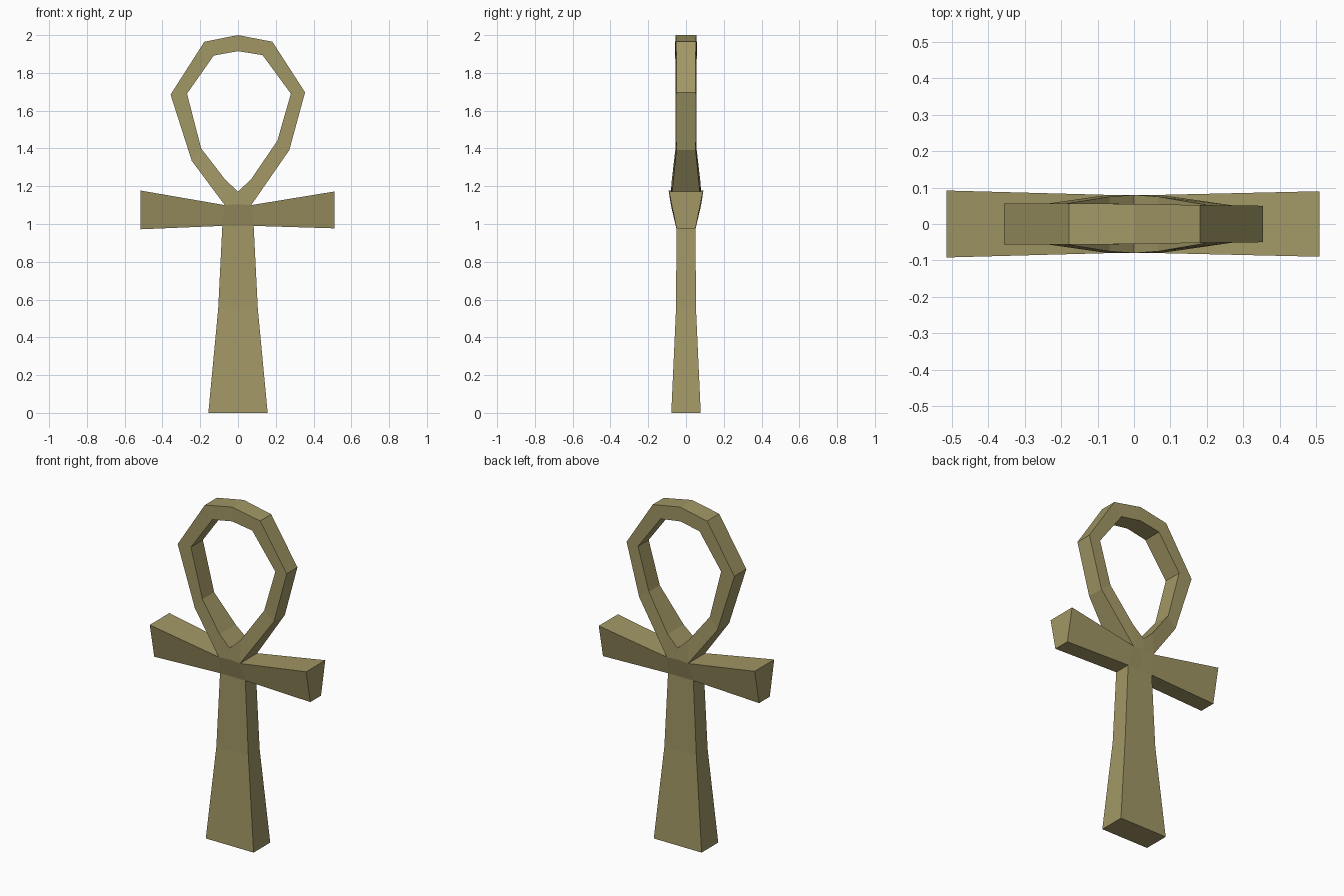
import bpy, bmesh

if "Cube" in bpy.data.objects:
    bpy.data.objects.remove(bpy.data.objects["Cube"])

# Front-plane layout: each point is (x, z, half depth)
LOOP_OUT = [(-.07, 1.10, .08), (-.245, 1.335, .055), (-.357, 1.685, .056),
            (-.178, 1.965, .057), (0, 2.0, .055), (.182, 1.965, .052),
            (.355, 1.697, .05), (.272, 1.392, .051), (.07, 1.10, .08), (0, 1.105, .08)]
LOOP_IN = [(-.068, 1.235, .075), (-.195, 1.40, .055), (-.27, 1.69, .056),
           (-.128, 1.892, .057), (0, 1.915, .055), (.13, 1.894, .052),
           (.28, 1.69, .05), (.208, 1.44, .051), (.068, 1.235, .075), (0, 1.172, .08)]
HUB_L, HUB_R = (-.083, .99, .05), (.083, .99, .05)
HUB_M = (0, .99, .05)
ARM_L = [(-.515, 1.177, .092), (-.515, .972, .05)]
ARM_R = [(.51, 1.172, .09), (.51, .977, .05)]
SHAFT = [(.105, .55, .053), (.157, 0, .078)]


def flip(p):
    return (-p[0], p[1], p[2])


# Loop: quads between the outer and inner rings
n = len(LOOP_OUT)
cells = [(LOOP_OUT[i], LOOP_OUT[(i + 1) % n], LOOP_IN[(i + 1) % n], LOOP_IN[i])
         for i in range(n)]
# Hub where loop, arms and shaft meet
cells += [(HUB_L, LOOP_OUT[0], LOOP_OUT[9], HUB_M),
          (HUB_M, LOOP_OUT[9], LOOP_OUT[8], HUB_R)]
# Flared arms
cells += [(ARM_L[1], ARM_L[0], LOOP_OUT[0], HUB_L),
          (HUB_R, LOOP_OUT[8], ARM_R[0], ARM_R[1])]
# Tapered shaft
waist, foot = SHAFT
cells += [(flip(waist), HUB_L, HUB_M, HUB_R, waist),
          (flip(foot), flip(waist), waist, foot)]

# Front and back skins, then walls along every open edge
bm = bmesh.new()
verts = {}


def vert(p, side):
    key = (p, side)
    if key not in verts:
        verts[key] = bm.verts.new((p[0], side * p[2], p[1]))
    return verts[key]


edges = {(c[i], c[(i + 1) % len(c)]) for c in cells for i in range(len(c))}
for c in cells:
    for side in (-1, 1):
        bm.faces.new([vert(p, side) for p in c])
for a, b in edges:
    if (b, a) not in edges:
        bm.faces.new([vert(a, -1), vert(b, -1), vert(b, 1), vert(a, 1)])
bmesh.ops.recalc_face_normals(bm, faces=bm.faces[:])

mesh = bpy.data.meshes.new("looped_cross")
bm.to_mesh(mesh)
bm.free()
obj = bpy.data.objects.new("looped_cross", mesh)
bpy.context.collection.objects.link(obj)

mat = bpy.data.materials.new("old_gold")
mat.diffuse_color = (.36, .31, .13, 1)
mat.use_nodes = True
mat.node_tree.nodes["Principled BSDF"].inputs["Base Color"].default_value = mat.diffuse_color
mesh.materials.append(mat)
